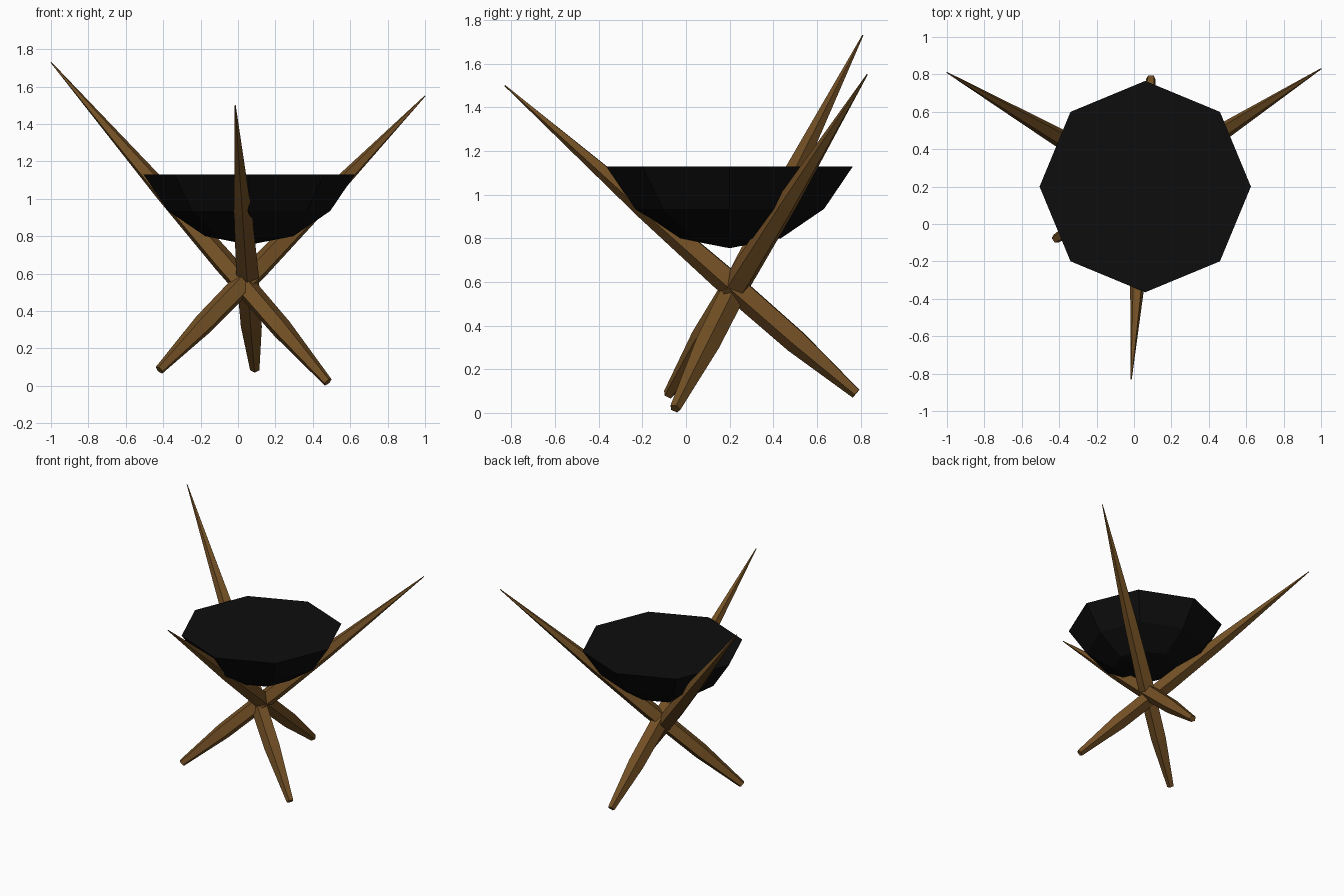
import bpy, bmesh, math
from mathutils import Vector

cube = bpy.data.objects.get("Cube")
if cube:
    bpy.data.objects.remove(cube)


def material(name, color):
    m = bpy.data.materials.new(name)
    m.use_nodes = True
    m.diffuse_color = (*color, 1)
    bsdf = next(n for n in m.node_tree.nodes if n.type == 'BSDF_PRINCIPLED')
    bsdf.inputs["Base Color"].default_value = (*color, 1)
    return m


def lathe(name, start, axis, side, up, profile, sides, mat):
    """Low-poly stack of rings; profile holds (distance along axis, radius)."""
    bm = bmesh.new()
    rings = []
    for dist, radius in profile:
        ring = []
        for i in range(sides):
            a = 2 * math.pi * i / sides
            offset = side * math.sin(a) + up * math.cos(a)
            ring.append(bm.verts.new(start + axis * dist + offset * radius))
        rings.append(ring)
    for low, high in zip(rings, rings[1:]):
        for i in range(sides):
            j = (i + 1) % sides
            bm.faces.new((low[i], low[j], high[j], high[i]))
    bm.faces.new(rings[0])
    bm.faces.new(rings[-1])
    bmesh.ops.remove_doubles(bm, verts=bm.verts, dist=0.0001)
    bmesh.ops.recalc_face_normals(bm, faces=bm.faces)
    mesh = bpy.data.meshes.new(name)
    bm.to_mesh(mesh)
    bm.free()
    mesh.materials.append(mat)
    obj = bpy.data.objects.new(name, mesh)
    bpy.context.collection.objects.link(obj)
    return obj


wood = material("brown_wood", (0.17, 0.08, 0.018))
black = material("black_iron", (0.004, 0.004, 0.004))

# Crossed five-sided poles: blunt foot, thick middle, sharpened tip
POLE = [(0, 0.026), (0.17, 0.059), (0.38, 0.063), (0.6, 0.05), (1, 0.003)]


def pole(name, foot, tip):
    foot, tip = Vector(foot), Vector(tip)
    axis = (tip - foot).normalized()
    side = axis.cross(Vector((0, 0, 1))).normalized()
    under = axis.cross(side)          # ridge of the pentagon points down
    if under.z > 0:
        under = -under
    length = (tip - foot).length
    lathe(name, foot, axis, side, under,
          [(t * length, r) for t, r in POLE], 5, wood)


pole("right_pole", (0.48, -0.05, 0.02), (-1, 0.81, 1.73))
pole("left_pole", (-0.42, -0.08, 0.085), (1, 0.83, 1.55))
pole("front_pole", (0.09, 0.78, 0.09), (-0.015, -0.83, 1.5))

# Eight-sided filled bowl resting on the poles
lathe("bowl", Vector((0.06, 0.2, 0.755)), Vector((0, 0, 1)),
      Vector((1, 0, 0)), Vector((0, 1, 0)),
      [(0, 0.002), (0.045, 0.235), (0.18, 0.433), (0.375, 0.565)], 8, black)
